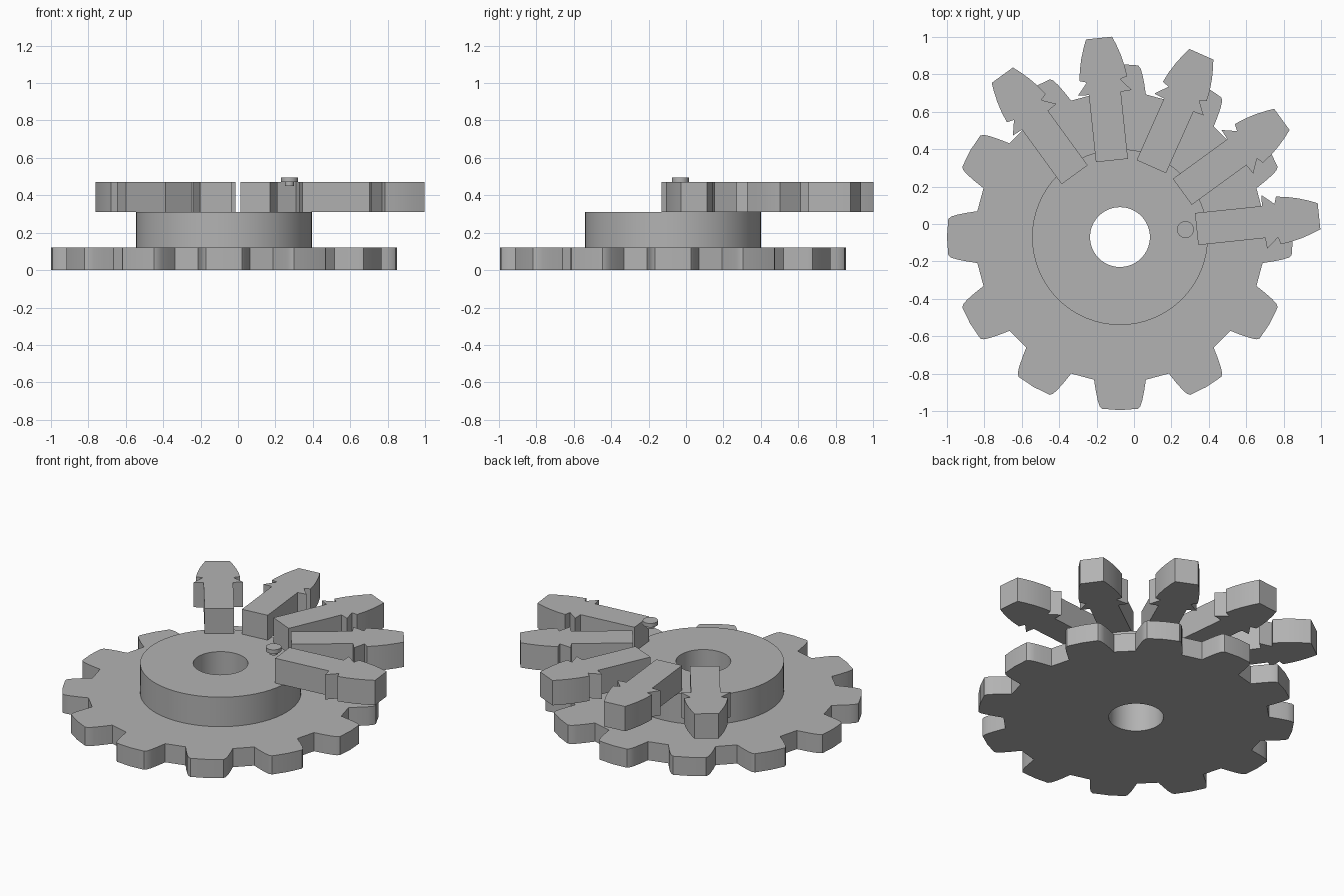
import bpy, bmesh
from math import sin, cos, radians, pi
from mathutils import Matrix, Vector

cube = bpy.data.objects.get("Cube")
if cube:
    bpy.data.objects.remove(cube)

AXIS = Vector((-0.075, -0.07, 0))
TEETH = 12
BORE = 0.16

grey = bpy.data.materials.new("plain grey")
grey.use_nodes = True
GREY = (0.45, 0.45, 0.45, 1)
grey.diffuse_color = GREY
grey.node_tree.nodes["Principled BSDF"].inputs["Base Color"].default_value = GREY


def polar(radius, degrees):
    return radius * cos(radians(degrees)), radius * sin(radians(degrees))


def circle(radius, sides=64):
    return [polar(radius, 360 * i / sides) for i in range(sides)]


def plate(name, loops, bottom, top, location=AXIS, turn=0):
    """Extrude closed outlines (the first outer, the rest holes) into a plate."""
    bm = bmesh.new()
    edges = []
    for loop in loops:
        verts = [bm.verts.new((x, y, bottom)) for x, y in loop]
        edges += [bm.edges.new((a, b)) for a, b in zip(verts, verts[1:] + verts[:1])]
    bmesh.ops.triangle_fill(bm, edges=edges, use_beauty=True)
    grown = bmesh.ops.extrude_face_region(bm, geom=bm.faces[:])["geom"]
    moved = [g for g in grown if isinstance(g, bmesh.types.BMVert)]
    bmesh.ops.translate(bm, verts=moved, vec=(0, 0, top - bottom))
    bmesh.ops.recalc_face_normals(bm, faces=bm.faces[:])
    mesh = bpy.data.meshes.new(name)
    bm.to_mesh(mesh)
    bm.free()
    mesh.materials.append(grey)
    obj = bpy.data.objects.new(name, mesh)
    obj.matrix_world = Matrix.Translation(location) @ Matrix.Rotation(radians(turn), 4, "Z")
    bpy.context.collection.objects.link(obj)
    bpy.ops.object.select_all(action="DESELECT")
    obj.select_set(True)
    bpy.context.view_layer.objects.active = obj
    bpy.ops.object.shade_smooth_by_angle(angle=radians(25))
    return obj


# Toothed wheel: half a tooth as (radius, angle), mirrored and repeated
half_tooth = [(0.775, 10.3), (0.83, 9), (0.88, 7.8), (0.91, 6.9), (0.923, 6)]
tooth = [(r, -a) for r, a in half_tooth] + [(0.925, 0)] + half_tooth[::-1]
wheel = [polar(r, a + 360 * i / TEETH) for i in range(TEETH) for r, a in tooth]
plate("toothed_wheel", [wheel, circle(BORE)], 0, 0.12)

# Raised hub around the bore
plate("hub", [circle(0.47), circle(BORE)], 0.12, 0.31)

# Fan of five barbed fingers: half outline along the finger, mirrored
half_finger = [(0.412, 0.086), (0.772, 0.086), (0.776, 0.144), (0.84, 0.09),
               (0.852, 0.128), (0.91, 0.12), (0.97, 0.106), (1.025, 0.088), (1.07, 0.07)]
finger = [(u, -v) for u, v in half_finger] + half_finger[::-1]
for i in range(5):
    plate(f"finger_{i + 1}", [finger], 0.31, 0.47, turn=6 + 30 * i)

# Small button beside the first finger
button_spot = Vector((0.275, -0.03, 0))
plate("button_neck", [circle(0.025, 24)], 0.45, 0.47, button_spot)
plate("button_cap", [circle(0.045, 32)], 0.47, 0.495, button_spot)
